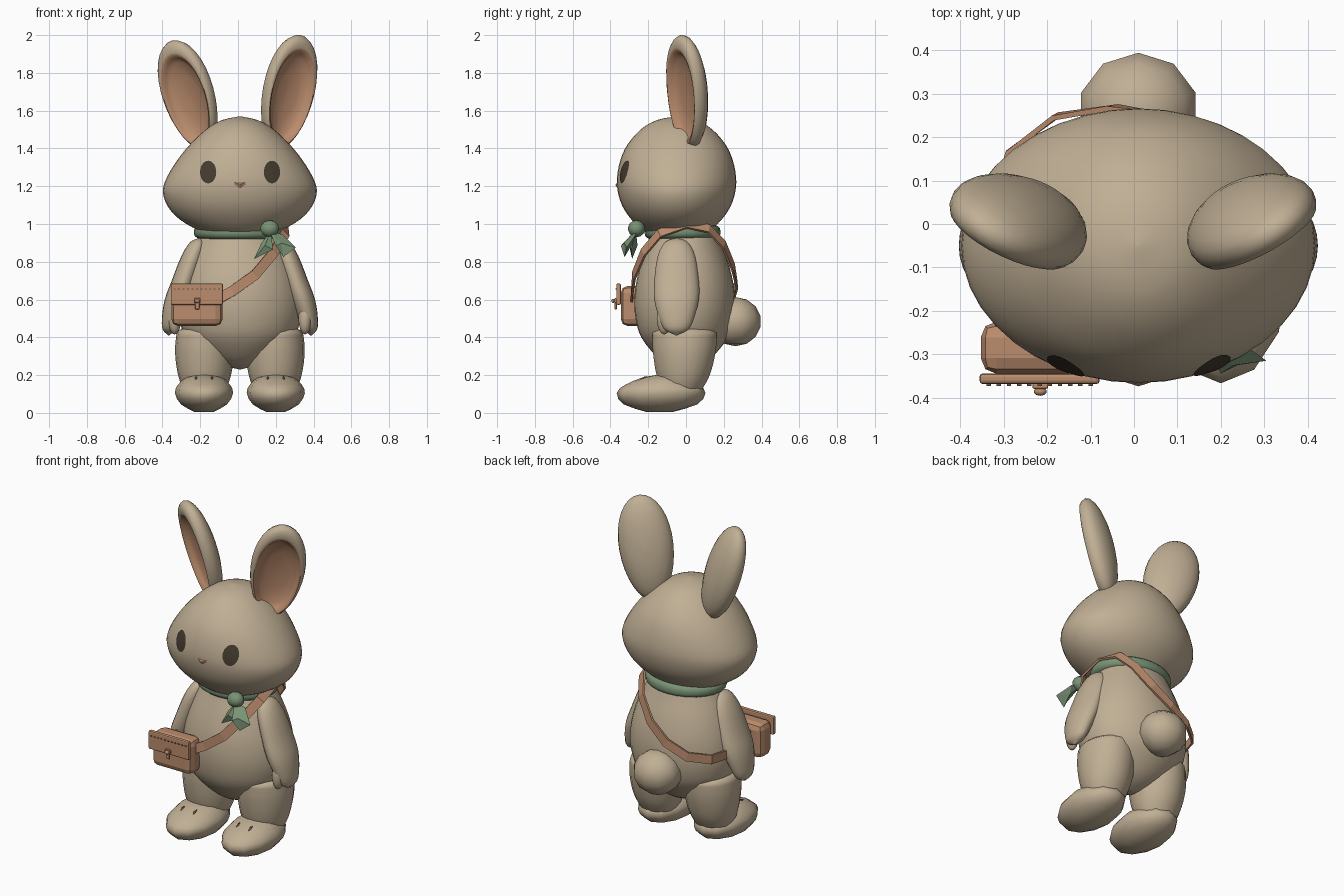
import bpy, bmesh, math
from mathutils import Vector, Matrix
from mathutils.bvhtree import BVHTree

cube = bpy.data.objects.get("Cube")
if cube:
    bpy.data.objects.remove(cube, do_unlink=True)

MID = 0.01  # symmetry plane of the figure


def material(name, rgb):
    m = bpy.data.materials.new(name)
    m.use_nodes = True
    m.diffuse_color = (*rgb, 1)
    node = next(n for n in m.node_tree.nodes if n.type == 'BSDF_PRINCIPLED')
    node.inputs["Base Color"].default_value = (*rgb, 1)
    return m


FUR = material("tan_fur", (0.53, 0.43, 0.30))
LEATHER = material("warm_leather", (0.50, 0.265, 0.155))
SCARF = material("sage_green", (0.19, 0.29, 0.175))
DARK = material("dark_brown", (0.06, 0.045, 0.03))
SEAM = material("seam_brown", (0.16, 0.08, 0.045))


def finish(bm, name, mats, smooth=True):
    bmesh.ops.recalc_face_normals(bm, faces=bm.faces)
    me = bpy.data.meshes.new(name)
    bm.to_mesh(me)
    bm.free()
    for m in mats:
        me.materials.append(m)
    if smooth:
        me.polygons.foreach_set("use_smooth", [True] * len(me.polygons))
        me.set_sharp_from_angle(angle=math.radians(50))
    ob = bpy.data.objects.new(name, me)
    bpy.context.collection.objects.link(ob)
    return ob


def spline(keys, steps):
    """Catmull-Rom through the key tuples."""
    k = [Vector(p) for p in keys]
    out = []
    for i in range(len(k) - 1):
        a, b, c, d = k[max(i - 1, 0)], k[i], k[i + 1], k[min(i + 2, len(k) - 1)]
        for s in range(steps):
            t = s / steps
            out.append(b + (c - a) * (t / 2) + (a * 2 - b * 5 + c * 4 - d) * (t * t / 2)
                       + (b * 3 - a - c * 3 + d) * (t ** 3 / 2))
    return out + [k[-1]]


def bridge(bm, rings, mat_rule=None, cap=True):
    """Join equal-length vertex rings with quads."""
    n = len(rings[0])
    for i, (a, b) in enumerate(zip(rings, rings[1:])):
        for j in range(n):
            f = bm.faces.new((a[j], a[(j + 1) % n], b[(j + 1) % n], b[j]))
            f.material_index = mat_rule(i) if mat_rule else 0
    if cap:
        bm.faces.new(rings[0])
        bm.faces.new(rings[-1]).material_index = mat_rule(len(rings) - 1) if mat_rule else 0


def loft(name, keys, mat, segs=24, steps=3):
    """Stack of ellipses; each key is x, y, z, radius x, radius y."""
    bm = bmesh.new()
    rings = []
    for x, y, z, rx, ry in spline([k for k in keys], steps):
        rx, ry = max(rx, 0.004), max(ry, 0.004)
        rings.append([bm.verts.new((x + rx * math.cos(math.tau * j / segs),
                                    y + ry * math.sin(math.tau * j / segs), z)) for j in range(segs)])
    bridge(bm, rings)
    return finish(bm, name, [mat])


def ball(name, centre, size, mat, segs=12, rings=8, rot=Matrix()):
    bm = bmesh.new()
    bmesh.ops.create_uvsphere(bm, u_segments=segs, v_segments=rings, radius=1,
                              matrix=Matrix.Translation(centre) @ rot @ Matrix.Diagonal((*size, 1)))
    return finish(bm, name, [mat])


def box(name, lo, hi, mat, bevel=0.0, segs=2):
    lo, hi = Vector(lo), Vector(hi)
    bm = bmesh.new()
    bmesh.ops.create_cube(bm, size=1, matrix=Matrix.Translation((lo + hi) / 2) @ Matrix.Diagonal((*(hi - lo), 1)))
    if bevel:
        bmesh.ops.bevel(bm, geom=bm.edges[:], offset=bevel, segments=segs, affect='EDGES', profile=0.5)
    return finish(bm, name, [mat], smooth=False)


def leaf(name, outline, bulge, mat):
    """Faceted pad: an outline with a raised centre on both faces."""
    bm = bmesh.new()
    rim = [bm.verts.new(p) for p in outline]
    centre = sum((Vector(p) for p in outline), Vector()) / len(outline)
    for s in (-1, 1):
        tip = bm.verts.new(centre + Vector((0, s * bulge, 0)))
        for a, b in zip(rim, rim[1:] + rim[:1]):
            bm.faces.new((a, b, tip))
    return finish(bm, name, [mat], smooth=False)


def surface(ob):
    bm = bmesh.new()
    bm.from_mesh(ob.data)
    tree = BVHTree.FromBMesh(bm)
    bm.free()
    return tree


# Head and body
head = loft("head", [(MID, -0.05, z, rx, ry) for z, rx, ry in (
    (0.925, 0, 0), (0.935, 0.11, 0.10), (0.965, 0.215, 0.175), (1.025, 0.32, 0.24),
    (1.095, 0.383, 0.287), (1.175, 0.408, 0.312), (1.25, 0.385, 0.315), (1.34, 0.33, 0.297),
    (1.42, 0.265, 0.26), (1.50, 0.18, 0.19), (1.55, 0.095, 0.105), (1.57, 0, 0))], FUR, 40)
loft("body", [(MID, -0.007, z, rx, ry) for z, rx, ry in (
    (0.23, 0, 0), (0.25, 0.08, 0.075), (0.30, 0.175, 0.15), (0.40, 0.285, 0.23), (0.50, 0.322, 0.26),
    (0.60, 0.328, 0.266), (0.70, 0.312, 0.255), (0.80, 0.28, 0.228), (0.90, 0.235, 0.19),
    (0.97, 0.19, 0.16), (1.02, 0.08, 0.08))], FUR, 32)
ball("tail", (MID, 0.262, 0.483), (0.142, 0.136, 0.13), FUR, 10, 7)

# Limbs, one pass per side
for side, tag in ((1, "left"), (-1, "right")):
    loft(tag + "_arm", [(MID + side * x, -0.05, z, rx, ry) for x, z, rx, ry in (
        (0.215, 0.925, 0, 0), (0.222, 0.905, 0.04, 0.06), (0.25, 0.83, 0.06, 0.1),
        (0.295, 0.70, 0.066, 0.118), (0.33, 0.60, 0.068, 0.118), (0.36, 0.50, 0.053, 0.092),
        (0.373, 0.44, 0.035, 0.062), (0.377, 0.41, 0, 0))], FUR, 20)
    ball(tag + "_thumb", (MID + side * 0.345, -0.115, 0.50), (0.035, 0.04, 0.085), FUR)
    loft(tag + "_leg", [(MID + side * 0.187, y, z, rx, ry) for y, z, rx, ry in (
        (-0.02, 0.08, 0.08, 0.08), (-0.02, 0.13, 0.115, 0.11), (-0.015, 0.20, 0.14, 0.143),
        (-0.01, 0.30, 0.155, 0.165), (-0.008, 0.39, 0.152, 0.172), (-0.008, 0.44, 0.13, 0.155),
        (-0.008, 0.48, 0, 0))], FUR, 18)
    foot = loft(tag + "_foot", [(MID + side * 0.19, y, z, rx, ry) for y, z, rx, ry in (
        (-0.14, 0.005, 0.05, 0.07), (-0.135, 0.045, 0.122, 0.195), (-0.132, 0.105, 0.154, 0.235),
        (-0.125, 0.15, 0.137, 0.195), (-0.11, 0.19, 0.09, 0.11), (-0.11, 0.205, 0, 0))], FUR, 12, 2)
    tree = surface(foot)
    for i, dx in enumerate((-0.042, 0.042)):
        hit = tree.ray_cast(Vector((MID + side * 0.19 + dx, -0.225, 1)), Vector((0, 0, -1)))[0]
        ball(f"{tag}_toe_mark_{i + 1}", hit, (0.006, 0.022, 0.006), SEAM, 8, 6,
             Matrix.Rotation(math.radians(25), 4, 'X'))

# Ears: concentric egg-shaped rings from the back, round the rim, into the hollow
EAR = [(0.02, 1), (0.25, 0.97), (0.5, 0.866), (0.72, 0.69), (0.88, 0.47), (0.97, 0.24), (1, 0),
       (0.975, -0.24), (0.92, -0.4), (0.85, -0.46), (0.79, -0.4), (0.75, -0.22), (0.66, -0.04),
       (0.4, 0.12), (0.02, 0.17)]
for side, tag, centre, tilt, half in ((1, "left", (0.267, 0.005, 1.70), 12, 0.308),
                                      (-1, "right", (-0.262, 0.005, 1.685), 17, 0.30)):
    pose = (Matrix.Translation(centre) @ Matrix.Rotation(math.radians(side * tilt), 4, 'Y')
            @ Matrix.Rotation(math.radians(4), 4, 'X') @ Matrix.Rotation(math.radians(side * 33), 4, 'Z'))
    bm = bmesh.new()
    rings = []
    for i, (rho, depth) in enumerate(EAR):
        drop = -0.02 if i > 8 else 0
        ring = []
        for j in range(32):
            a = math.tau * j / 32
            up = rho * math.sin(a)
            ring.append(bm.verts.new(pose @ Vector((0.153 * rho * math.cos(a) * (1 + 0.08 * up),
                                                    0.088 * depth, half * up + drop))))
        rings.append(ring)
    bridge(bm, rings, lambda i: 1 if i >= 9 else 0)
    finish(bm, tag + "_ear", [FUR, LEATHER])

# Eyes: thin discs laid on the head
tree = surface(head)
for x, tag in ((0.18, "left"), (-0.158, "right")):
    bm = bmesh.new()
    rings = []
    for r in (1, 0.75, 0.5, 0.25, 0.03):
        ring = []
        for j in range(24):
            a = math.tau * j / 24
            start = Vector((x + 0.043 * r * math.cos(a), -2, 1.275 + 0.06 * r * math.sin(a)))
            ring.append(bm.verts.new(tree.ray_cast(start, Vector((0, 1, 0)))[0] + Vector((0, -0.005, 0))))
        rings.append(ring)
    bridge(bm, rings, cap=False)
    bm.faces.new(rings[-1])
    finish(bm, tag + "_eye", [DARK])

# Nose
leaf("nose", [(MID + x, -0.362, z) for x, z in (
    (-0.036, 1.222), (0.036, 1.222), (0.038, 1.212), (0.006, 1.187), (-0.006, 1.187), (-0.038, 1.212))],
    0.012, LEATHER)

# Neck scarf with knot and two tails
loft("scarf_band", [(MID, -0.018, z, rx, ry) for z, rx, ry in (
    (0.92, 0.21, 0.175), (0.935, 0.238, 0.197), (0.965, 0.243, 0.20), (0.99, 0.225, 0.185),
    (1.0, 0.15, 0.12))], SCARF, 24, 2)
ball("scarf_knot", (0.168, -0.262, 0.975), (0.052, 0.045, 0.045), SCARF, 10, 7)
leaf("scarf_tail_right", [(0.175, -0.265, 0.965), (0.125, -0.275, 0.90), (0.085, -0.285, 0.815),
                          (0.185, -0.29, 0.865)], 0.022, SCARF)
leaf("scarf_tail_left", [(0.165, -0.27, 0.965), (0.20, -0.345, 0.885), (0.24, -0.325, 0.825),
                         (0.305, -0.315, 0.875), (0.235, -0.265, 0.945)], 0.022, SCARF)

# Shoulder strap: a flat band wrapped round the torso
path = [Vector(p) for p in (
    (-0.15, -0.285, 0.58), (-0.03, -0.285, 0.645), (0.09, -0.275, 0.73), (0.19, -0.225, 0.85),
    (0.25, -0.14, 0.95), (0.245, 0.0, 1.0), (0.215, 0.12, 0.975), (0.165, 0.20, 0.89),
    (0.07, 0.25, 0.77), (-0.05, 0.268, 0.68), (-0.18, 0.248, 0.62), (-0.29, 0.165, 0.60),
    (-0.335, 0.0, 0.60), (-0.30, -0.18, 0.60), (-0.27, -0.25, 0.60))]
bm = bmesh.new()
rings = []
for i, p in enumerate(path):
    along = (path[min(i + 1, len(path) - 1)] - path[max(i - 1, 0)]).normalized()
    out = Vector((p.x - MID, p.y * 1.4, max(0, p.z - 0.8))).normalized()
    wide = along.cross(out).normalized() * 0.027
    thick = wide.cross(along).normalized() * 0.006
    rings.append([bm.verts.new(p + wide * a + thick * b) for a, b in ((1, 1), (-1, 1), (-1, -1), (1, -1))])
bridge(bm, rings)
finish(bm, "shoulder_strap", [LEATHER], smooth=False)

# Satchel with flap, stitching and clasp
box("bag_body", (-0.353, -0.345, 0.46), (-0.082, -0.225, 0.672), LEATHER, 0.036)
box("bag_flap", (-0.356, -0.369, 0.572), (-0.079, -0.344, 0.685), LEATHER, 0.008)
for i in range(11):
    x = -0.335 + i * 0.0235
    box(f"stitch_{i + 1}", (x - 0.005, -0.373, 0.654), (x + 0.005, -0.368, 0.659), SEAM)
box("clasp_plate", (-0.234, -0.38, 0.583), (-0.198, -0.366, 0.607), LEATHER, 0.004)
box("clasp_tab", (-0.227, -0.378, 0.548), (-0.205, -0.366, 0.585), LEATHER, 0.004)
ball("clasp_knob", (-0.216, -0.386, 0.593), (0.015, 0.01, 0.011), LEATHER, 10, 6)
